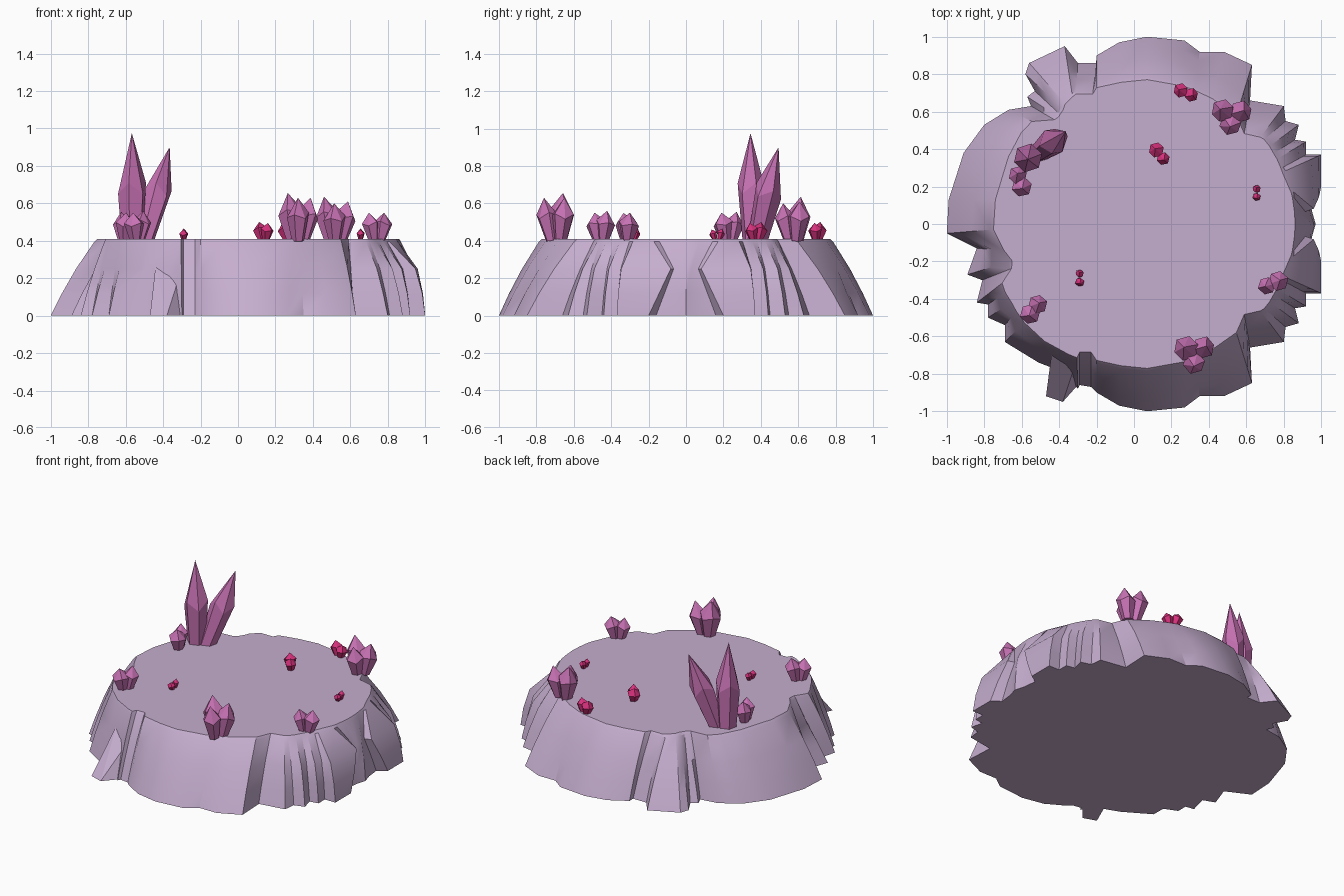
import bpy, bmesh, math
from mathutils import Vector

if "Cube" in bpy.data.objects:
    bpy.data.objects.remove(bpy.data.objects["Cube"])

def mat(name, col):
    m = bpy.data.materials.new(name)
    m.diffuse_color = (*col, 1)
    m.use_nodes = True
    m.node_tree.nodes["Principled BSDF"].inputs["Base Color"].default_value = m.diffuse_color
    return m

ROCK = mat("lilac rock", (0.56, 0.42, 0.62))
ORCHID = mat("orchid crystal", (0.58, 0.17, 0.46))
PINK = mat("hot pink crystal", (0.66, 0.03, 0.20))

def finish(bm, name, material):
    bmesh.ops.recalc_face_normals(bm, faces=bm.faces)
    me = bpy.data.meshes.new(name)
    bm.to_mesh(me)
    bm.free()
    me.materials.append(material)
    ob = bpy.data.objects.new(name, me)
    bpy.context.collection.objects.link(ob)
    return ob

TOP = 0.41
# Foot and rim outline pairs (foot x, y, rim x, y): this half is mirrored in y
half = [(.97, 0, .865, 0), (.95, .07, .86, .07), (.94, .16, .85, .14), (1, .2, .845, .17),
        (1, .37, .80, .28), (.92, .37, .79, .30), (.92, .44, .77, .35), (.86, .45, .75, .38),
        (.88, .53, .73, .42), (.81, .55, .70, .455), (.80, .63, .68, .47), (.62, .66, .59, .49),
        (.63, .85, .55, .59), (.48, .92, .42, .68), (.35, .92, .33, .72), (.27, .98, .27, .745),
        (.07, 1, .07, .78), (-.08, .97, -.07, .765), (-.2, .9, -.2, .735)]
# Uneven left side
left = [(-.2, .86, -.22, .70), (-.30, .86, -.31, .70), (-.37, .95, -.33, .69),
        (-.56, .86, -.375, .65), (-.58, .80, -.385, .62), (-.53, .71, -.40, .59),
        (-.57, .68, -.41, .575), (-.55, .63, -.43, .56), (-.67, .61, -.55, .55),
        (-.80, .53, -.61, .49), (-.91, .38, -.68, .36), (-.99, .13, -.75, .13),
        (-1, -.05, -.76, -.03), (-.84, -.13, -.70, -.14), (-.89, -.27, -.66, -.20),
        (-.81, -.30, -.66, -.24), (-.84, -.42, -.71, -.32), (-.78, -.43, -.69, -.37),
        (-.78, -.50, -.66, -.42), (-.69, -.54, -.63, -.47), (-.69, -.63, -.59, -.53),
        (-.51, -.74, -.48, -.63), (-.38, -.79, -.35, -.70), (-.30, -.88, -.305, -.72),
        (-.29, -.86, -.29, -.69), (-.23, -.87, -.23, -.69)]
pairs = half + left + [(a, -b, c, -d) for a, b, c, d in reversed(half[1:])]

# Rock plateau: rings lofted from foot to rim, steeper on the right
bm = bmesh.new()
rings = []
for z, f, steep in ((0, 1, 1), (.12, .75, .92), (.25, .44, .74), (.395, .03, .05), (TOP, -.04, -.04)):
    ring = []
    for bx, by, tx, ty in pairs:
        w = min(1, max(0, (bx - .75) / .2))
        k = f + (steep - f) * w
        x, y = tx + (bx - tx) * k, ty + (by - ty) * k
        if bx > .9 and abs(by) < .22 and z < .3:   # gable-shaped recess on the right
            y *= 1 - 2.3 * z
        ring.append(bm.verts.new((x, y, z)))
    rings.append(ring)
n = len(pairs)
for a, b in zip(rings, rings[1:]):
    for i in range(n):
        j = (i + 1) % n
        bm.faces.new((a[i], a[j], b[j], b[i]))
bm.faces.new(rings[0][::-1])
bm.faces.new(rings[-1])
rock = finish(bm, "rock_plateau", ROCK)
bpy.context.view_layer.objects.active = rock
rock.select_set(True)
bpy.ops.object.shade_smooth_by_angle(angle=math.radians(28))

# Pointed rock spur at the front left
bm = bmesh.new()
for p in ((-.47, -.92, 0), (-.38, -.95, 0), (-.30, -.86, 0), (-.38, -.72, 0),
          (-.44, -.69, .27), (-.31, -.74, .22)):
    bm.verts.new(p)
bmesh.ops.convex_hull(bm, input=bm.verts)
finish(bm, "rock_spur", ROCK)

# Crystal: narrow foot, wide shoulder, pointed tip, tilted from base to tip
def crystal(name, base, tip, r, material, foot=.5, shoulder=.55, sides=6, turn=0.3):
    base, tip = Vector(base), Vector(tip)
    axis = tip - base
    q = Vector((0, 0, 1)).rotation_difference(axis.normalized())
    bm = bmesh.new()
    rows = []
    for t, s in ((-.04, foot), (shoulder, 1)):
        rows.append([bm.verts.new(base + axis * (t + (.05 * (-1) ** i if t > 0 else 0)) + q @ Vector(
            (r * s * math.cos(turn + math.tau * i / sides),
             r * s * math.sin(turn + math.tau * i / sides), 0))) for i in range(sides)])
    apex = bm.verts.new(tip)
    for i in range(sides):
        j = (i + 1) % sides
        bm.faces.new((rows[0][i], rows[0][j], rows[1][j], rows[1][i]))
        bm.faces.new((rows[1][i], rows[1][j], apex))
    bm.faces.new(rows[0][::-1])
    finish(bm, name, material)

# Tall pair at the back left
crystal("tall_crystal", (-.565, .36, TOP), (-.567, .345, .975), .078, ORCHID, .75, .48)
crystal("tall_leaning_crystal", (-.50, .385, TOP), (-.365, .495, .90), .075, ORCHID, .7, .52)

# Clusters: centre, then (x, y, tip height, radius) of each crystal
clusters = {
    "front_cluster": (.32, -.685, ORCHID, [(.28, -.665, .655, .068), (.37, -.66, .63, .06), (.32, -.74, .63, .06)]),
    "back_cluster": (.52, .58, ORCHID, [(.475, .605, .635, .062), (.57, .60, .61, .06), (.515, .535, .60, .06)]),
    "right_cluster": (.74, -.32, ORCHID, [(.77, -.305, .55, .055), (.71, -.33, .55, .048)]),
    "front_left_cluster": (-.54, -.455, ORCHID, [(-.515, -.43, .56, .052), (-.555, -.48, .55, .055)]),
    "left_cluster": (-.61, .23, ORCHID, [(-.62, .26, .555, .05), (-.60, .20, .55, .055)]),
    "pink_centre": (.14, .375, PINK, [(.12, .395, .50, .042), (.155, .35, .495, .036)]),
    "pink_back": (.28, .70, PINK, [(.25, .713, .50, .04), (.305, .69, .495, .038)]),
    "pink_right": (.655, .167, PINK, [(.655, .187, .465, .022), (.655, .145, .46, .022)]),
    "pink_left": (-.29, -.285, PINK, [(-.29, -.265, .465, .022), (-.29, -.31, .46, .025)]),
}
for name, (cx, cy, material, items) in clusters.items():
    for i, (x, y, top, r) in enumerate(items):
        dx, dy = x - cx, y - cy
        crystal(f"{name}_{i + 1}", (cx + dx * .6, cy + dy * .6, TOP), (x + dx * .35, y + dy * .35, top),
                r, material, .55, .58, turn=.3 + i)
